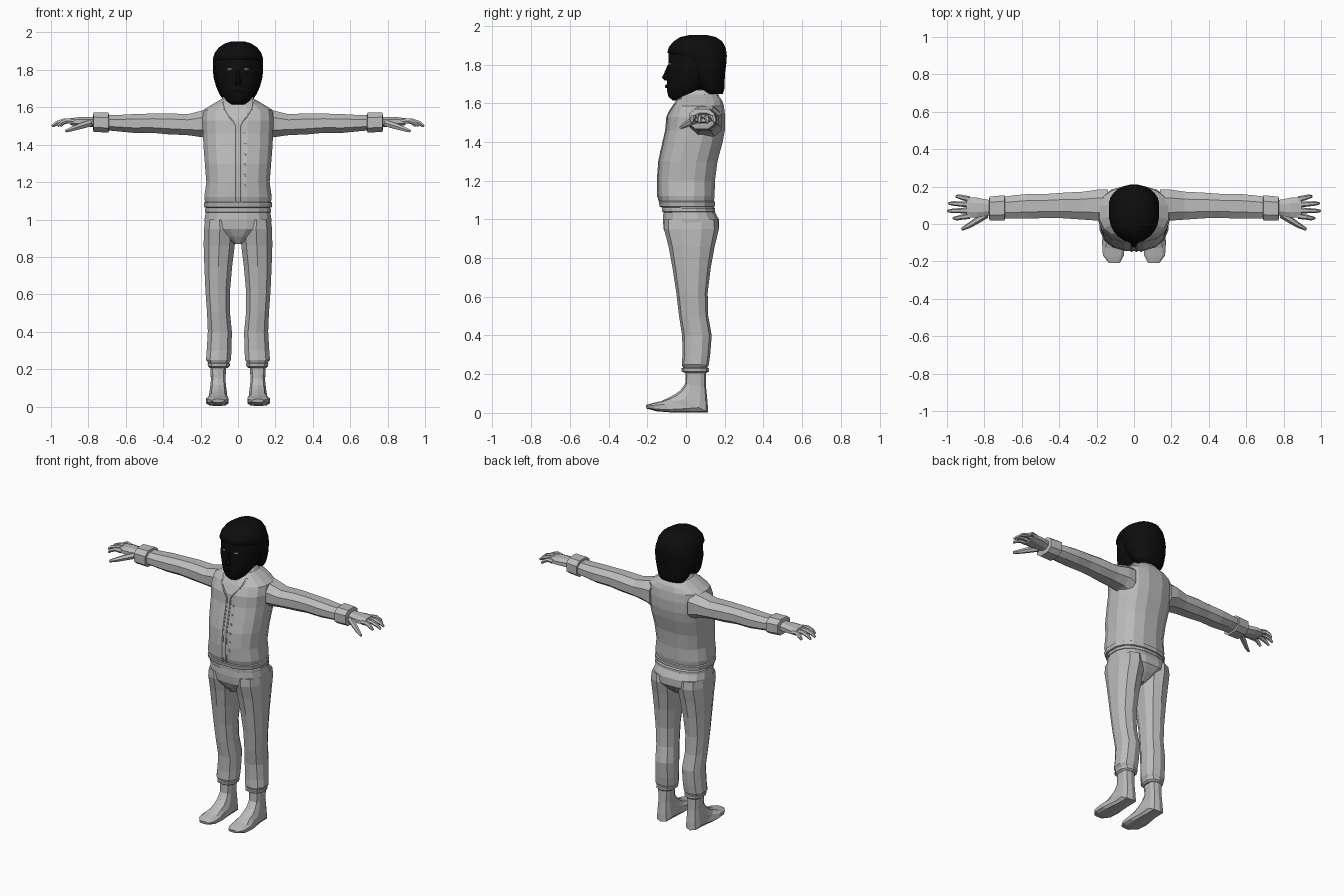
import bpy, bmesh, math
from mathutils import Vector
from mathutils.bvhtree import BVHTree


def material(name, value):
    m = bpy.data.materials.new(name)
    m.diffuse_color = (value, value, value, 1)
    return m


GREY = material("light grey", 0.5)
BLACK = material("near black", 0.004)
EYE = material("eye grey", 0.45)


def ring(c, u, v, n, p=2.4):
    """Rounded-box section around c with half axes u and v."""
    c, u, v = Vector(c), Vector(u), Vector(v)
    pts = []
    for i in range(n):
        a = 2 * math.pi * (i + 0.5) / n
        s, t = math.cos(a), math.sin(a)
        pts.append(c + u * math.copysign(abs(s) ** (2 / p), s)
                   + v * math.copysign(abs(t) ** (2 / p), t))
    return pts


def loft(name, rings, mat=GREY, mirror=False, smooth=False):
    bm = bmesh.new()
    rows = [[bm.verts.new(p) for p in r] for r in rings]
    n = len(rows[0])
    for a, b in zip(rows, rows[1:]):
        for i in range(n):
            j = (i + 1) % n
            bm.faces.new((a[i], a[j], b[j], b[i]))
    bm.faces.new(rows[0])
    bm.faces.new(rows[-1])
    bmesh.ops.recalc_face_normals(bm, faces=bm.faces)
    me = bpy.data.meshes.new(name)
    bm.to_mesh(me)
    bm.free()
    me.materials.append(mat)
    me.polygons.foreach_set("use_smooth", [smooth] * len(me.polygons))
    ob = bpy.data.objects.new(name, me)
    bpy.context.collection.objects.link(ob)
    if mirror:
        ob.modifiers.new("mirror", 'MIRROR').use_mirror_merge = False
    return ob


def stack(name, rows, n=12, p=2.4, **kw):
    """Upright loft; rows are z, x min, x max, y front, y back."""
    return loft(name, [ring(((a + b) / 2, (f + k) / 2, z), ((b - a) / 2, 0, 0),
                            (0, (k - f) / 2, 0), n, p) for z, a, b, f, k in rows], **kw)


def centred(name, rows, **kw):
    return stack(name, [(z, -w, w, f, b) for z, w, f, b in rows], **kw)


def tube(name, path, radii, n=6, **kw):
    """Round bar along a path, sections square to its direction."""
    path = [Vector(p) for p in path]
    rings = []
    for i, c in enumerate(path):
        d = (path[min(i + 1, len(path) - 1)] - path[max(i - 1, 0)]).normalized()
        side = d.cross(Vector((0, 1, 0)))
        if side.length < 0.1:
            side = d.cross(Vector((0, 0, 1)))
        side.normalize()
        rings.append(ring(c, side * radii[i], d.cross(side) * radii[i], n, 2))
    return loft(name, rings, **kw)


# Vest body, hem and collar
vest = centred("vest", [
    (1.085, .178, -.135, .145), (1.12, .183, -.145, .15), (1.20, .172, -.147, .152),
    (1.30, .18, -.14, .165), (1.40, .188, -.118, .192), (1.46, .19, -.104, .203),
    (1.53, .194, -.098, .205), (1.585, .188, -.072, .198), (1.615, .14, -.052, .188),
    (1.645, .088, -.022, .165)], n=16, p=2.5)
centred("vest_hem", [(1.062, .172, -.128, .142), (1.066, .183, -.138, .15),
                     (1.09, .186, -.143, .153), (1.095, .178, -.135, .145)], n=16, p=2.5)
centred("collar", [(1.61, .092, -.04, .172), (1.64, .09, -.032, .17),
                   (1.668, .074, .0, .155), (1.66, .066, .008, .145)], n=14, p=2.1)
centred("neck", [(1.58, .07, -.03, .13), (1.66, .062, -.005, .125),
                 (1.70, .062, -.005, .125)], n=12, p=2)

# Front piping and buttons follow the vest surface
bvh = BVHTree.FromPolygons([v.co for v in vest.data.vertices],
                           [list(f.vertices) for f in vest.data.polygons])


def on_vest(x, z):
    hit = bvh.ray_cast(Vector((x, -1, z)), Vector((0, 1, 0)))[0]
    return hit if hit else Vector((x, -.04, z))


for s, name in ((-1, "piping_right"), (1, "piping_left")):
    line = [(.013, z) for z in (1.09, 1.12, 1.2, 1.3, 1.4, 1.46, 1.5)]
    line += [(.028, 1.53), (.055, 1.56), (.072, 1.59), (.08, 1.625)]
    tube(name, [on_vest(s * x, z) for x, z in line], [.006] * len(line))
for i in range(6):
    c = on_vest(.038, 1.18 + i * .056)
    tube("button", [c + Vector((0, .004, 0)), c - Vector((0, .006, 0))], [.007, .006], n=8)

# Trousers: belt, hips and two legs
centred("belt", [(1.036, .172, -.118, .146), (1.04, .18, -.125, .153),
                 (1.056, .18, -.126, .153), (1.07, .17, -.12, .14)], n=16, p=2.5)
centred("hips", [(1.045, .174, -.118, .148), (1.0, .182, -.122, .172), (.95, .176, -.118, .172),
                 (.91, .09, -.098, .14), (.87, .02, -.07, .09)], n=16, p=2.5)
stack("trouser_leg", [
    (1.0, .02, .178, -.112, .165), (.95, .008, .186, -.114, .17), (.86, .014, .187, -.09, .148),
    (.75, .028, .183, -.07, .128), (.62, .04, .177, -.05, .112), (.50, .04, .168, -.036, .115),
    (.40, .03, .164, -.02, .133), (.30, .032, .17, -.018, .125), (.25, .035, .174, -.022, .118),
    (.225, .05, .155, -.012, .108)], n=10, mirror=True)
stack("trouser_cuff", [(.235, .05, .155, -.012, .108), (.23, .04, .165, -.024, .118),
                       (.215, .042, .163, -.022, .118), (.205, .055, .15, -.004, .106)],
      n=10, mirror=True)

# Boots: sections swing from upright ankle to flat toe (front y, z, back y, z, half width)
boot = []
for fy, fz, by, bz, w in [
        (-.002, .225, .102, .215, .044), (-.004, .15, .104, .13, .040),
        (-.03, .115, .112, .05, .045), (-.06, .095, .114, .002, .05),
        (-.09, .078, .04, .002, .05), (-.13, .06, -.07, .002, .062),
        (-.175, .05, -.15, .008, .058), (-.208, .04, -.204, .022, .032)]:
    c = (.106 + .004 * (w > .055), (fy + by) / 2, (fz + bz) / 2)
    boot.append(ring(c, (w, 0, 0), (0, (fy - by) / 2, (fz - bz) / 2), 10, 3))
loft("boot", boot, mirror=True)


def along_x(name, rows, n=8, p=2.3):
    """Sideways loft; rows are x, y min, y max, z min, z max."""
    loft(name, [ring((x, (a + b) / 2, (l + h) / 2), (0, (b - a) / 2, 0),
                     (0, 0, (h - l) / 2), n, p) for x, a, b, l, h in rows], mirror=True)


# Sleeves, cuffs and hands
along_x("sleeve", [(.14, .0, .19, 1.41, 1.60), (.19, .012, .19, 1.435, 1.588),
                   (.27, .018, .178, 1.447, 1.567), (.38, .026, .172, 1.452, 1.572),
                   (.46, .028, .166, 1.46, 1.57), (.56, .024, .166, 1.46, 1.567),
                   (.64, .024, .158, 1.468, 1.562), (.71, .026, .148, 1.475, 1.56)])
along_x("sleeve_cuff", [(.69, .03, .145, 1.475, 1.56), (.692, .014, .158, 1.462, 1.574),
                        (.772, .014, .15, 1.465, 1.574), (.776, .035, .135, 1.485, 1.555)], p=2.8)
along_x("palm", [(.765, .045, .13, 1.492, 1.552), (.80, .038, .136, 1.494, 1.55),
                 (.84, .03, .145, 1.497, 1.55), (.895, .032, .148, 1.503, 1.543)])
for name, y, tip, spread in (("index_finger", .043, .965, -.012), ("middle_finger", .073, .995, -.003),
                             ("ring_finger", .104, .99, .006), ("little_finger", .133, .95, .014)):
    d = tip - .88
    tube(name, [(.88, y, 1.524), (.88 + d * .45, y + spread * .5, 1.528),
                (.88 + d * .8, y + spread, 1.515), (tip, y + spread, 1.498)],
         [.016, .014, .012, .007], mirror=True)
tube("thumb", [(.79, .05, 1.515), (.84, .018, 1.50), (.885, -.01, 1.485), (.92, -.028, 1.473)],
     [.02, .018, .014, .008], mirror=True)

# Head and nose
centred("head", [
    (1.615, .035, -.07, -.01), (1.635, .062, -.092, .04), (1.67, .088, -.1, .1),
    (1.71, .106, -.098, .14), (1.75, .118, -.098, .16), (1.80, .124, -.09, .17),
    (1.85, .124, -.092, .18), (1.90, .105, -.075, .17), (1.935, .06, -.03, .13)],
    n=24, p=2, mat=BLACK, smooth=True)
loft("nose", [ring((0, y, z), (w, 0, 0), (0, d, 0), 8, 2) for z, y, w, d in
              ((1.80, -.088, .008, .006), (1.76, -.1, .011, .012),
               (1.732, -.106, .018, .02), (1.718, -.098, .014, .012))], mat=BLACK)
tube("lips", [(-.028, -.092, 1.685), (0, -.1, 1.687), (.028, -.092, 1.685)],
     [.005, .01, .005], mat=BLACK)

# Hair: cap over the crown, falling to the nape
centred("hair", [
    (1.648, .085, .10, .19), (1.67, .1, .07, .198), (1.71, .118, .035, .2),
    (1.76, .132, .01, .203), (1.81, .136, -.02, .21), (1.845, .136, -.06, .212),
    (1.86, .135, -.098, .211), (1.89, .126, -.09, .205), (1.92, .104, -.065, .188),
    (1.942, .07, -.03, .155), (1.953, .03, .02, .105)], n=24, p=2.1, mat=BLACK, smooth=True)

# Eyes
tube("eye", [(.034, -.0865, 1.803), (.045, -.0835, 1.803), (.056, -.0785, 1.803)],
     [.003, .007, .003], mat=EYE, mirror=True)
